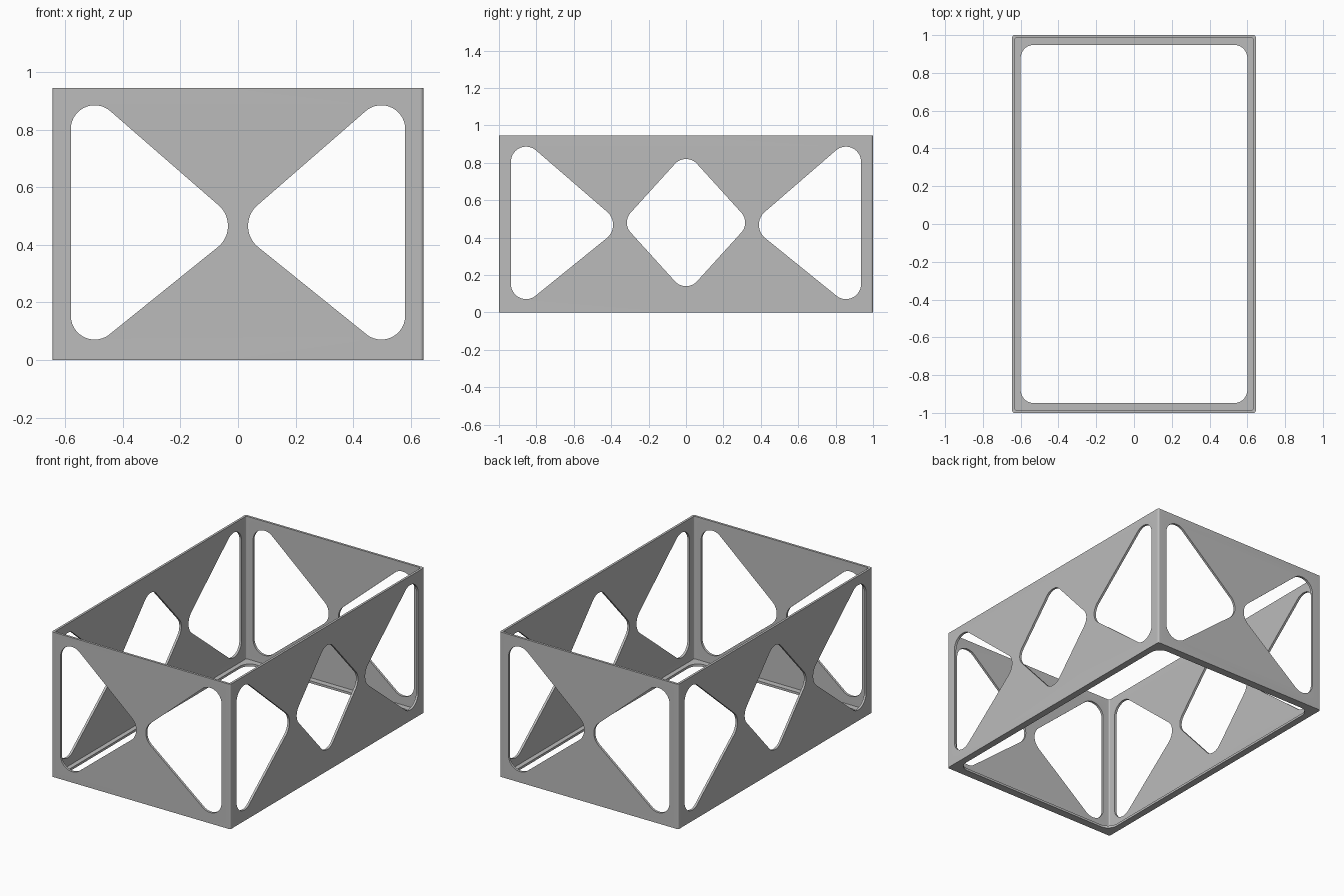
import bpy
import bmesh
from math import sin, cos, tau

cube = bpy.data.objects.get("Cube")
if cube:
    bpy.data.objects.remove(cube, do_unlink=True)

HALF_X, HALF_Y, HEIGHT, WALL = 0.645, 1.0, 0.945, 0.015


def outline(circles, steps=96):
    """Rounded convex outline wrapped around circles given as (u, v, radius)."""
    points = []
    for i in range(steps):
        a = tau * (i + 0.5) / steps
        n = (cos(a), sin(a))
        u, v, r = max(circles, key=lambda c: c[0] * n[0] + c[1] * n[1] + c[2])
        points.append((u + r * n[0], v + r * n[1]))
    return points


def rounded_rect(hx, hy, r):
    return [(sx * (hx - r), sy * (hy - r), r) for sx in (-1, 1) for sy in (-1, 1)]


def prism(name, circles, low, high, axis="z"):
    """Extrude an outline along an axis."""
    place = {"x": lambda u, v, w: (w, u, v),
             "y": lambda u, v, w: (u, w, v),
             "z": lambda u, v, w: (u, v, w)}[axis]
    bm = bmesh.new()
    points = outline(circles)
    rings = [[bm.verts.new(place(u, v, w)) for u, v in points] for w in (low, high)]
    bm.faces.new(rings[0])
    bm.faces.new(rings[1])
    for i in range(len(points)):
        j = (i + 1) % len(points)
        bm.faces.new((rings[0][i], rings[0][j], rings[1][j], rings[1][i]))
    bmesh.ops.recalc_face_normals(bm, faces=bm.faces)
    mesh = bpy.data.meshes.new(name)
    bm.to_mesh(mesh)
    bm.free()
    obj = bpy.data.objects.new(name, mesh)
    bpy.context.collection.objects.link(obj)
    return obj


def mirrored(circles):
    return [(-u, v, r) for u, v, r in circles]


# Solid block that becomes the open frame
frame = prism("open_box_frame", rounded_rect(HALF_X, HALF_Y, 0.012), 0, HEIGHT)

# Hollow inside, leaving a thin bottom lip around a rounded opening
cutters = [
    prism("inside_cutter", rounded_rect(HALF_X - WALL, HALF_Y - WALL, 0.008), WALL, 2),
    prism("floor_cutter", rounded_rect(0.6, 0.948, 0.07), -1, 0.5),
]

# Rounded triangles in the end walls and side walls, diamond in the side centre
end_hole = [(0.498, 0.802, 0.083), (0.498, 0.154, 0.083), (0.13, 0.466, 0.095)]
side_hole = [(0.855, 0.805, 0.081), (0.855, 0.152, 0.081), (0.482, 0.468, 0.092)]
diamond = [(0, 0.74, 0.08), (0, 0.22, 0.08), (0.236, 0.48, 0.08), (-0.236, 0.48, 0.08)]
for shape, axis in ((end_hole, "y"), (mirrored(end_hole), "y"),
                    (side_hole, "x"), (mirrored(side_hole), "x"), (diamond, "x")):
    cutters.append(prism("wall_hole_cutter", shape, -2, 2, axis))

# Cut the frame and remove the cutters
bpy.ops.object.select_all(action="DESELECT")
frame.select_set(True)
bpy.context.view_layer.objects.active = frame
for cutter in cutters:
    cutter.hide_render = True
    mod = frame.modifiers.new("cut", "BOOLEAN")
    mod.operation = "DIFFERENCE"
    mod.solver = "EXACT"
    mod.object = cutter
    bpy.ops.object.modifier_apply(modifier=mod.name)
    bpy.data.objects.remove(cutter, do_unlink=True)
bpy.ops.object.shade_smooth_by_angle()

# Plain grey metal
grey = bpy.data.materials.new("grey_metal")
grey.use_nodes = True
colour = (0.5, 0.5, 0.5, 1)
grey.diffuse_color = colour
grey.node_tree.nodes["Principled BSDF"].inputs["Base Color"].default_value = colour
frame.data.materials.clear()
frame.data.materials.append(grey)
